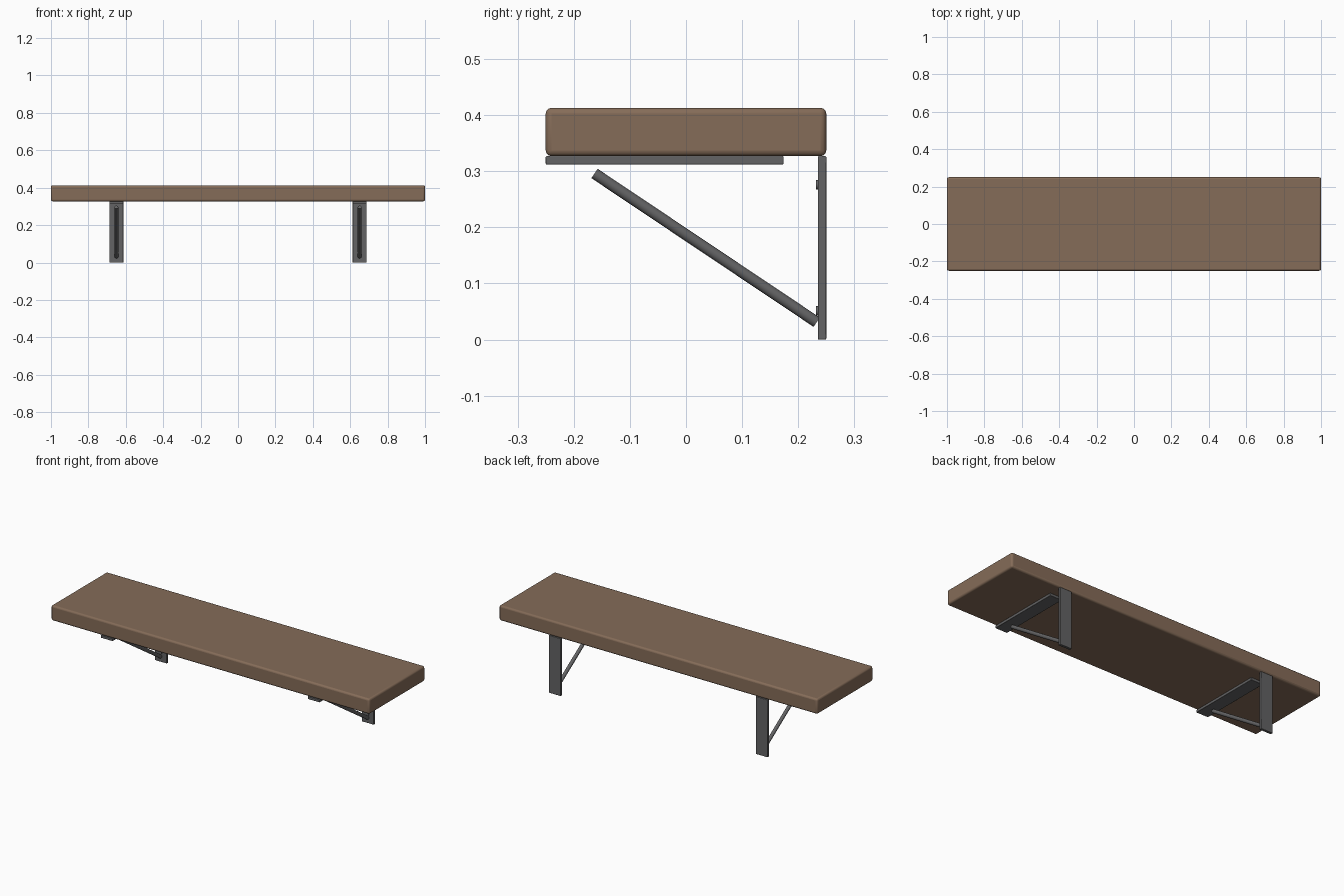
import bpy
from mathutils import Vector

if "Cube" in bpy.data.objects:
    bpy.data.objects.remove(bpy.data.objects["Cube"])


def material(name, rgb):
    m = bpy.data.materials.new(name)
    m.diffuse_color = (*rgb, 1)
    m.use_nodes = True
    m.node_tree.nodes["Principled BSDF"].inputs["Base Color"].default_value = m.diffuse_color
    return m


WOOD = material("brown wood", (0.235, 0.150, 0.098))
STEEL = material("dark steel", (0.125, 0.125, 0.128))


def finish(ob, name, mat):
    ob.name = name
    ob.data.materials.append(mat)
    bpy.ops.object.shade_smooth_by_angle()


def box(name, lo, hi, mat, bevel, segments=2):
    lo, hi = Vector(lo), Vector(hi)
    bpy.ops.mesh.primitive_cube_add(size=1, location=(lo + hi) / 2)
    ob = bpy.context.object
    ob.scale = hi - lo
    bpy.ops.object.transform_apply(location=False, rotation=False, scale=True)
    mod = ob.modifiers.new("rounded edges", 'BEVEL')
    mod.width, mod.segments = bevel, segments
    finish(ob, name, mat)


def rod(name, start, end, radius, mat, sides=24):
    start, end = Vector(start), Vector(end)
    axis = end - start
    bpy.ops.mesh.primitive_cylinder_add(
        vertices=sides, radius=radius, depth=axis.length,
        location=(start + end) / 2,
        rotation=axis.to_track_quat('Z', 'Y').to_euler())
    finish(bpy.context.object, name, mat)


# Thick plank
box("shelf_board", (-1, -0.25, 0.327), (1, 0.25, 0.413), WOOD, 0.01, 3)

# Pair of wall brackets
for side, x in (("left", -0.65), ("right", 0.65)):
    w = 0.0375
    box(side + "_wall_plate", (x - w, 0.235, 0), (x + w, 0.25, 0.327), STEEL, 0.002)
    box(side + "_shelf_plate", (x - w, -0.25, 0.312), (x + w, 0.174, 0.327), STEEL, 0.002)
    rod(side + "_strut", (x, -0.163, 0.296), (x, 0.233, 0.031), 0.01, STEEL)
    # Screw heads on the wall plate
    for label, z in (("lower", 0.051), ("upper", 0.276)):
        rod(f"{side}_{label}_screw", (x, 0.232, z), (x, 0.237, z), 0.0085, STEEL, 16)
